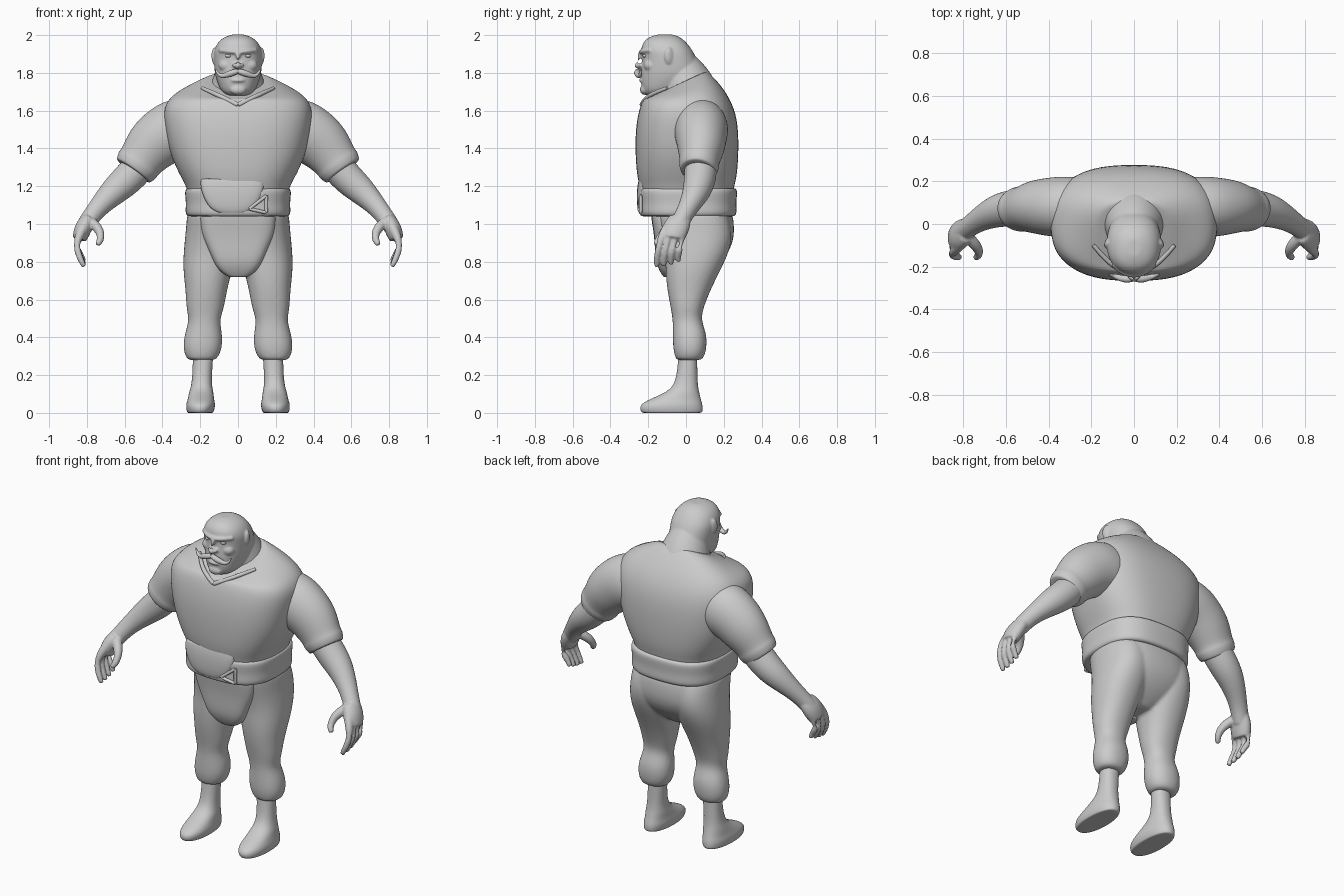
import bpy, bmesh, math
from mathutils import Vector, Matrix

if "Cube" in bpy.data.objects:
    bpy.data.objects.remove(bpy.data.objects["Cube"], do_unlink=True)

shade = .6
grey = bpy.data.materials.new("plain grey")
grey.use_nodes = True
colour = (shade, shade, shade, 1)
grey.diffuse_color = colour
grey.node_tree.nodes["Principled BSDF"].inputs["Base Color"].default_value = colour


def skin(bm, loops):
    """Bridge a list of point loops, adding a small inset ring before each end cap."""
    def inset(loop):
        centre = sum(loop, Vector()) / len(loop)
        return [centre.lerp(point, .9) for point in loop]

    loops = [inset(loops[0])] + loops + [inset(loops[-1])]
    rows = [[bm.verts.new(point) for point in loop] for loop in loops]
    for low, high in zip(rows, rows[1:]):
        for i in range(len(low)):
            bm.faces.new((low[i - 1], low[i], high[i], high[i - 1]))
    bm.faces.new(rows[0][::-1])
    bm.faces.new(rows[-1])


def loft(bm, rings, power=.9, centre=lambda z: 0, lean=lambda z: 0, count=24):
    """Stack rounded sections given as height, half width, front y and back y."""
    loops = []
    for z, half, front, back in rings:
        middle = (front + back) / 2
        loop = []
        for i in range(count):
            angle = math.tau * i / count
            c, s = math.cos(angle), math.sin(angle)
            x = centre(z) + half * math.copysign(abs(c) ** power, c)
            y = middle + (back - middle) * math.copysign(abs(s) ** power, s)
            loop.append(Vector((x, y, z + lean(z) * y)))
        loops.append(loop)
    skin(bm, loops)


def tube(bm, path, side=1, count=12, depth=1):
    """Sweep a round section along x, y, z and radius, scaled front to back by depth."""
    points = [Vector((side * x, y, z)) for x, y, z, radius in path]
    loops = []
    for k, point in enumerate(points):
        along = points[min(k + 1, len(points) - 1)] - points[max(k - 1, 0)]
        turn = along.to_track_quat('Z', 'Y')
        loop = []
        for i in range(count):
            angle = math.tau * i / count
            spoke = turn @ Vector((math.cos(angle), math.sin(angle), 0)) * path[k][-1]
            spoke.y *= depth
            loop.append(point + spoke)
        loops.append(loop)
    skin(bm, loops)


def ball(bm, centre, size, spin=0):
    """Add a stretched sphere."""
    place = Matrix.Translation(centre) @ Matrix.Rotation(spin, 4, 'Z') @ Matrix.Diagonal((*size, 1))
    bmesh.ops.create_uvsphere(bm, u_segments=16, v_segments=8, radius=1, matrix=place)


def finish(name, bm, voxel=0, mirror=False):
    """Turn a bmesh into a smooth object, optionally fused and mirrored."""
    bmesh.ops.recalc_face_normals(bm, faces=bm.faces)
    mesh = bpy.data.meshes.new(name)
    bm.to_mesh(mesh)
    bm.free()
    mesh.materials.append(grey)
    for face in mesh.polygons:
        face.use_smooth = True
    part = bpy.data.objects.new(name, mesh)
    bpy.context.collection.objects.link(part)
    rounding = part.modifiers.new("rounding", 'SUBSURF')
    rounding.levels = rounding.render_levels = 2
    if voxel:
        fuse = part.modifiers.new("fuse", 'REMESH')
        fuse.mode = 'VOXEL'
        fuse.voxel_size = voxel
        fuse.use_smooth_shade = True
        part.modifiers.new("soften", 'SMOOTH').iterations = 4
    if mirror:
        part.modifiers.new("mirror", 'MIRROR')


# Shirt body, with the shoulders sloping up toward the back of the neck
bm = bmesh.new()
loft(bm, [(1.05, .25, -.23, .24), (1.18, .265, -.24, .25), (1.24, .3, -.26, .27),
          (1.36, .36, -.27, .28), (1.5, .39, -.27, .28), (1.61, .4, -.25, .26),
          (1.68, .36, -.23, .21), (1.73, .26, -.22, .15), (1.76, .18, -.2, .11)],
     power=.75, lean=lambda z: 18 * max(0, z - 1.6) ** 2)
finish("shirt_body", bm)

# Collar and the folded neckline under it
bm = bmesh.new()
loft(bm, [(1.72 + rise, .2 - pull, pull - .21, .13 - pull)
          for rise, pull in ((0, 0), (.025, .01), (.03, .03), (.025, .05))],
     lean=lambda z: .5)
finish("collar", bm)
bm = bmesh.new()
tube(bm, [(.19, -.1, 1.72, .01), (.1, -.205, 1.68, .013), (0, -.235, 1.63, .013)])
finish("neckline_fold", bm, mirror=True)

# Belt with padded edges
bm = bmesh.new()
loft(bm, [(z, .27 + pad, -.24 - pad, .26 + pad)
          for z, pad in ((1.04, 0), (1.06, .012), (1.11, .006), (1.17, .015), (1.19, .006))],
     power=.72)
finish("belt", bm)

# Belly fold hanging over the belt
bm = bmesh.new()
loft(bm, [(1.06, .08, -.25, -.2), (1.09, .13, -.26, -.2), (1.18, .17, -.262, -.18),
          (1.24, .17, -.25, -.18)], power=.7, centre=lambda z: -.03)
finish("belly_fold", bm)

# Three-sided buckle
bm = bmesh.new()
corners = [(.06, -.25, 1.08, .01), (.15, -.24, 1.06, .01), (.15, -.24, 1.15, .01)]
for k in range(len(corners)):
    tube(bm, [corners[k - 1], corners[k]], count=8)
finish("buckle", bm)

# Trousers: hips and both legs fused, gathered below the knee
bm = bmesh.new()
loft(bm, [(1.06, .27, -.17, .25), (.95, .28, -.14, .26), (.87, .26, -.12, .24),
          (.79, .17, -.1, .18), (.73, .07, -.08, .1)], power=.8)
for side in (1, -1):
    loft(bm, [(1.06, .13, -.16, .22), (.95, .13, -.13, .25), (.85, .135, -.11, .23),
              (.75, .13, -.11, .18), (.65, .11, -.1, .13), (.55, .1, -.08, .09),
              (.49, .08, -.07, .08), (.42, .1, -.07, .11), (.35, .105, -.07, .11),
              (.3, .09, -.06, .1), (.28, .07, -.05, .08)],
         centre=lambda z: side * (.21 - .065 * z))
finish("trousers", bm, voxel=.01)

# Front flap
bm = bmesh.new()
loft(bm, [(1.06, .21, -.19, .05), (.95, .2, -.17, .03), (.87, .16, -.165, .02),
          (.8, .13, -.16, 0), (.75, .1, -.14, 0), (.72, .05, -.12, -.02)], power=.5)
finish("front_flap", bm)

# Shins and shoes
bm = bmesh.new()
loft(bm, [(0, .07, -.24, .09), (.04, .08, -.25, .09), (.07, .07, -.2, .08),
          (.11, .065, -.1, .07), (.16, .05, -.05, .06), (.32, .055, -.04, .06)],
     centre=lambda z: .2 - z / 20)
finish("shoe_and_shin", bm, mirror=True)

# Sleeves with a turned cuff
bm = bmesh.new()
tube(bm, [(.26, .08, 1.51, .16), (.34, .08, 1.5, .165), (.41, .08, 1.455, .155),
          (.47, .08, 1.4, .142), (.52, .07, 1.33, .118), (.53, .07, 1.315, .124),
          (.555, .065, 1.28, .11)], count=24, depth=.88)
finish("sleeve", bm, mirror=True)

# Forearm, palm, fingers and thumb fused
bm = bmesh.new()
tube(bm, [(.5, .08, 1.33, .09), (.58, .075, 1.24, .09), (.65, .06, 1.18, .08),
          (.72, .025, 1.11, .06), (.77, -.01, 1.05, .05), (.81, -.04, .99, .05)])
tube(bm, [(.79, -.03, 1.03, .04), (.82, -.055, .98, .05), (.84, -.07, .92, .04)], depth=1.6)
for k in range(4):
    y = .038 * k - .135
    tip = .775 + .003 * k * k
    tube(bm, [(.81, y / 2 - .02, 1, .03), (.85, y, .92, .026), (.855, y - .01, .87, .022),
              (.835, y - .02, tip + .04, .019), (.815, y - .02, tip, .014)], count=8)
tube(bm, [(.79, -.05, 1.02, .03), (.74, -.1, .98, .03), (.725, -.13, .94, .024),
          (.73, -.15, .91, .022), (.745, -.16, .89, .014)], count=8)
finish("forearm_and_hand", bm, voxel=.006, mirror=True)

# Head: skull, neck, nose, chin, lip, brows, nostrils, cheeks and ears fused
bm = bmesh.new()
loft(bm, [(1.68, .05, -.21, -.08), (1.7, .09, -.23, -.02), (1.75, .11, -.24, .06),
          (1.8, .126, -.24, .09), (1.89, .13, -.23, .05), (1.92, .127, -.24, .035),
          (1.96, .11, -.23, .005), (1.99, .075, -.2, -.03), (2.003, .03, -.15, -.07)])
tube(bm, [(0, .02, 1.68, .16), (0, 0, 1.76, .14), (0, -.05, 1.86, .1)], count=20)
tube(bm, [(0, -.23, 1.92, .014), (0, -.25, 1.88, .015), (0, -.27, 1.84, .02), (0, -.24, 1.83, .016)])
ball(bm, (0, -.22, 1.71), (.045, .025, .027))
ball(bm, (0, -.23, 1.76), (.04, .02, .012))
for side in (1, -1):
    tube(bm, [(.01, -.24, 1.91, .011), (.055, -.23, 1.915, .013), (.1, -.19, 1.92, .01)], side)
    ball(bm, (side * .017, -.245, 1.84), (.014, .014, .012))
    ball(bm, (side * .06, -.19, 1.84), (.045, .035, .035))
    ball(bm, (side * .127, -.09, 1.89), (.012, .025, .045), spin=side / 3)
finish("head", bm, voxel=.006)

# Eyes
bm = bmesh.new()
ball(bm, (.05, -.215, 1.89), (.02, .016, .011))
finish("eye", bm, mirror=True)

# Moustache with upturned ends
bm = bmesh.new()
tube(bm, [(0, -.255, 1.81, .014), (.03, -.26, 1.8, .018), (.06, -.255, 1.79, .016),
          (.09, -.245, 1.78, .012), (.11, -.24, 1.8, .008), (.12, -.235, 1.82, .003)])
finish("moustache", bm, mirror=True)
